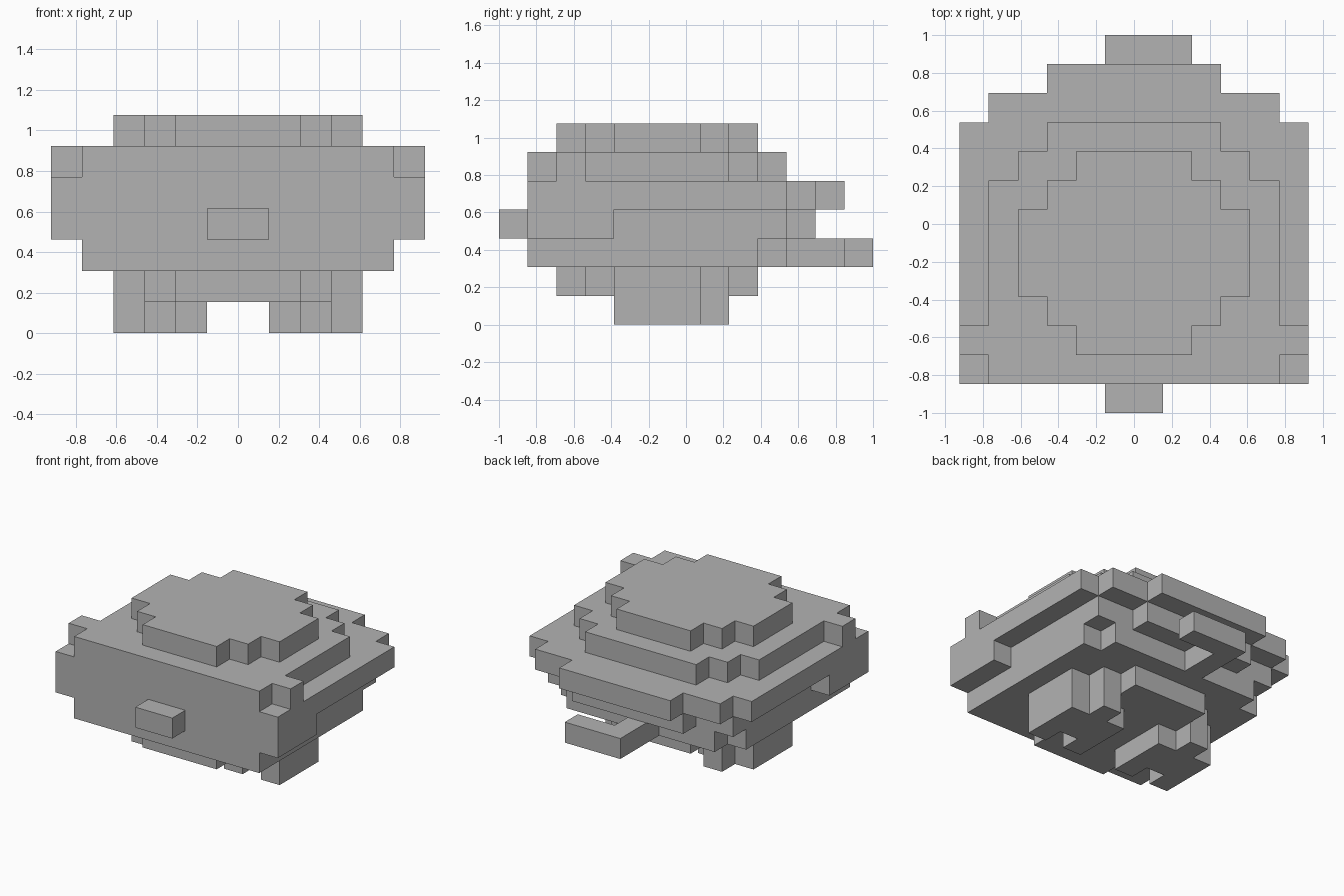
import bpy
import bmesh
from mathutils import Vector

cube = bpy.data.objects.get("Cube")
if cube:
    bpy.data.objects.remove(cube, do_unlink=True)

U = 2 / 13                      # edge of one block
ORIGIN = Vector((0, -1, 0))     # x is counted from the middle, y from the front

grey = bpy.data.materials.new("plain_grey")
grey.use_nodes = True
grey.diffuse_color = (0.45, 0.45, 0.45, 1)
grey.node_tree.nodes["Principled BSDF"].inputs["Base Color"].default_value = grey.diffuse_color


def box(x0, x1, y0, y1, z0, z1):
    """Block cells filling a box."""
    return {(x, y, z) for x in range(x0, x1) for y in range(y0, y1) for z in range(z0, z1)}


def slab(z, *strips):
    """One symmetric layer, each strip given as half width, front, back."""
    return set().union(*(box(-w, w, y0, y1, z, z + 1) for w, y0, y1 in strips))


def mirrored(cells):
    return cells | {(-1 - x, y, z) for x, y, z in cells}


rounded = [(4, 4, 7), (3, 3, 8), (2, 2, 9)]

parts = {
    "back_top": slab(6, *rounded),
    "back_upper": slab(5, (5, 1, 8), (4, 1, 9), (3, 1, 10)),
    "back_rim": slab(4, (6, 1, 10), (5, 1, 11), (3, 1, 12)),
    "body_middle": slab(3, (6, 1, 4), (5, 1, 10), (3, 1, 11)),
    "body_lower": slab(2, (5, 1, 9), (4, 1, 10)),
    "belly": slab(1, *rounded),
    "ears": mirrored(box(5, 6, 2, 3, 5, 6)),
    "snout": box(-1, 1, 0, 1, 3, 4),
    # split feet, notched in front
    "feet": mirrored(box(1, 2, 4, 7, 0, 1) | box(2, 3, 5, 8, 0, 1) | box(3, 4, 4, 7, 0, 1)),
    # hooked tail
    "tail": box(-1, 0, 10, 13, 2, 3) | box(0, 2, 12, 13, 2, 3),
}
solid = set().union(*parts.values())


def build(name, cells):
    """Mesh of the outward faces only, so that parts meet without hidden walls."""
    bm = bmesh.new()
    for cell in sorted(cells):
        for axis in range(3):
            for side in (0, 1):
                step = list(cell)
                step[axis] += 2 * side - 1
                if tuple(step) in solid:
                    continue
                a, b = (axis + 1) % 3, (axis + 2) % 3
                corners = []
                for da, db in ((0, 0), (1, 0), (1, 1), (0, 1)):
                    p = Vector(cell)
                    p[axis] += side
                    p[a] += da
                    p[b] += db
                    corners.append(bm.verts.new(p * U + ORIGIN))
                bm.faces.new(corners if side else corners[::-1])
    bmesh.ops.remove_doubles(bm, verts=bm.verts, dist=U / 100)
    mesh = bpy.data.meshes.new(name)
    bm.to_mesh(mesh)
    bm.free()
    mesh.materials.append(grey)
    bpy.context.collection.objects.link(bpy.data.objects.new(name, mesh))


for part_name, part_cells in parts.items():
    build(part_name, part_cells)
